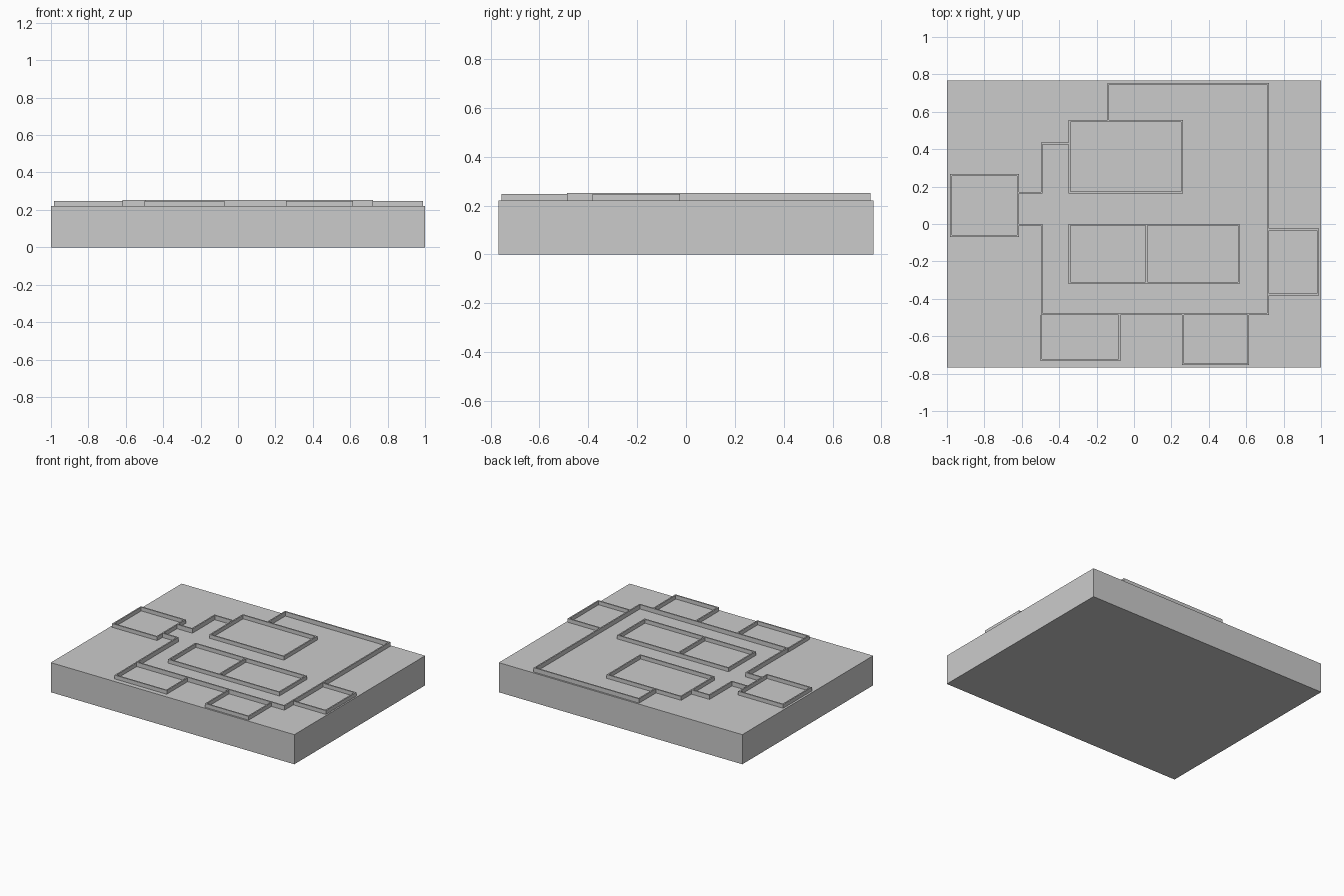
import bpy, bmesh
from mathutils import Vector

if "Cube" in bpy.data.objects:
    bpy.data.objects.remove(bpy.data.objects["Cube"])

FLOOR = 0.22


def wall(name, pts, top, closed=False, t=0.01):
    """Thin mitred wall following a centreline on top of the slab."""
    p = [Vector(q) for q in pts]
    n = len(p)
    bm = bmesh.new()
    rings = []
    for i in range(n):
        dirs = []
        if closed or i > 0:
            dirs.append((p[i] - p[i - 1]).normalized())
        if closed or i < n - 1:
            dirs.append((p[(i + 1) % n] - p[i]).normalized())
        normals = [Vector((-d.y, d.x)) for d in dirs]
        # right-angle corners: the sum of both normals is the mitre
        m = sum(normals, Vector((0, 0))) * (t / 2)
        a, b = p[i] + m, p[i] - m
        rings.append([bm.verts.new((*c, z)) for c, z in
                      ((a, FLOOR), (b, FLOOR), (b, top), (a, top))])
    for i in range(n if closed else n - 1):
        r, s = rings[i], rings[(i + 1) % n]
        for k in range(4):
            j = (k + 1) % 4
            bm.faces.new((r[k], r[j], s[j], s[k]))
    if not closed:
        bm.faces.new(rings[0])
        bm.faces.new(rings[-1])
    bmesh.ops.recalc_face_normals(bm, faces=bm.faces)
    me = bpy.data.meshes.new(name)
    bm.to_mesh(me)
    bm.free()
    bpy.context.collection.objects.link(bpy.data.objects.new(name, me))


def rect(x0, x1, y0, y1):
    return [(x0, y0), (x1, y0), (x1, y1), (x0, y1)]


# Base slab
bpy.ops.mesh.primitive_cube_add(size=1, location=(0, 0, FLOOR / 2))
slab = bpy.context.object
slab.name = "base_slab"
slab.scale = (2, 1.535, FLOOR)

# Outer walls
HIGH, LOW = 0.252, 0.248
wall("outer_wall", [(-0.138, 0.556), (-0.138, 0.75), (0.717, 0.75),
                    (0.717, -0.482), (-0.493, -0.482), (-0.493, -0.004),
                    (-0.617, -0.004)], HIGH)
wall("entry_wall", [(-0.617, 0.167), (-0.493, 0.167), (-0.493, 0.43),
                    (-0.35, 0.43)], HIGH)

# Closed rooms
wall("left_room", rect(-0.979, -0.62, -0.065, 0.261), LOW, True)
wall("upper_room", rect(-0.345, 0.257, 0.168, 0.551), LOW, True)
wall("centre_room_left", rect(-0.345, 0.067, -0.316, -0.004), LOW, True)

# Rooms that share one wall with a neighbour
wall("centre_room_right", [(0.072, -0.316), (0.56, -0.316),
                           (0.56, -0.004), (0.072, -0.004)], LOW)
wall("right_room", [(0.722, -0.377), (0.984, -0.377),
                    (0.984, -0.03), (0.722, -0.03)], LOW)
for name, x0, x1, y in (("front_room_left", -0.496, -0.077, -0.728),
                        ("front_room_right", 0.262, 0.611, -0.75)):
    wall(name, [(x0, -0.487), (x0, y), (x1, y), (x1, -0.487)], LOW)
